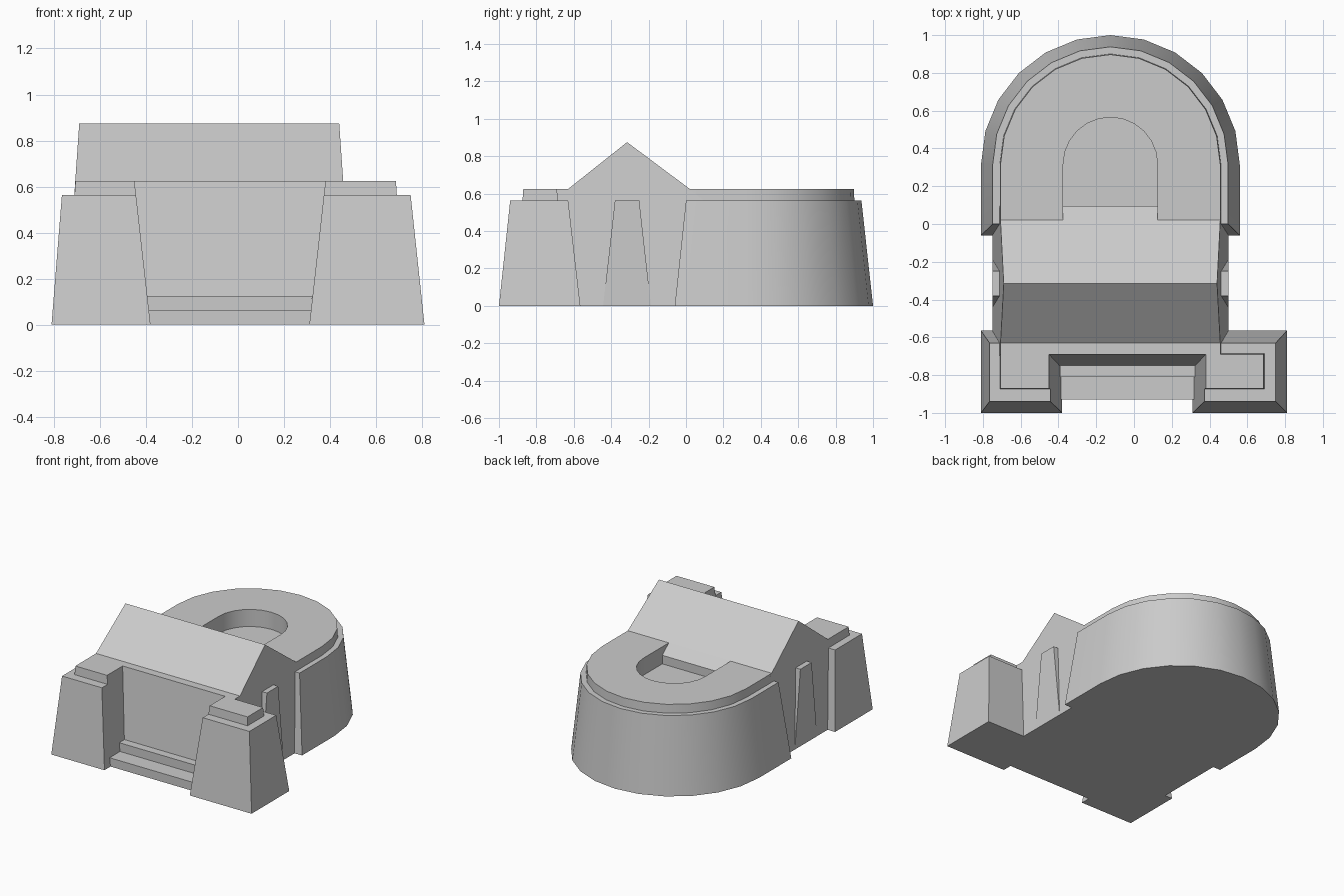
import bpy, bmesh, math

cube = bpy.data.objects.get("Cube")
if cube:
    bpy.data.objects.remove(cube, do_unlink=True)

CX = -0.125      # axis of the hall and apse
ARC_Y = 0.315    # centre line of the rounded end
LEDGE, DECK, RIDGE = 0.5625, 0.625, 0.875

stone = bpy.data.materials.new("grey_stone")
stone.use_nodes = True
GREY = (0.6, 0.6, 0.6, 1)
stone.diffuse_color = GREY
stone.node_tree.nodes["Principled BSDF"].inputs["Base Color"].default_value = GREY


def loft(name, lower, upper):
    """Solid between two matching loops of 3D points."""
    bm = bmesh.new()
    a = [bm.verts.new(p) for p in lower]
    b = [bm.verts.new(p) for p in upper]
    bm.faces.new(a)
    bm.faces.new(b)
    n = len(a)
    for i in range(n):
        j = (i + 1) % n
        bm.faces.new((a[i], a[j], b[j], b[i]))
    bmesh.ops.recalc_face_normals(bm, faces=bm.faces)
    mesh = bpy.data.meshes.new(name)
    bm.to_mesh(mesh)
    bm.free()
    mesh.materials.append(stone)
    obj = bpy.data.objects.new(name, mesh)
    bpy.context.collection.objects.link(obj)
    return obj


def rect(x0, x1, y0, y1, z):
    return [(x0, y0, z), (x1, y0, z), (x1, y1, z), (x0, y1, z)]


def arch(radius, front, z, steps=12):
    """Plan outline: straight front, semicircular back."""
    pts = [(CX - radius, front, z), (CX + radius, front, z)]
    for i in range(steps + 1):
        t = math.pi * i / steps
        pts.append((CX + radius * math.cos(t), ARC_Y + radius * math.sin(t), z))
    return pts


# Rounded apse and its raised deck
apse = loft("apse_wall", arch(0.685, -0.06, 0), arch(0.623, 0, LEDGE))
deck = loft("apse_deck", arch(0.586, 0, LEDGE - 0.01), arch(0.582, 0, DECK))

# Sunken court cut into the apse
cutter = loft("court_cutter", arch(0.25, 0.01, 0.5), arch(0.25, 0.01, 0.8))
cutter.hide_render = True
for obj in (apse, deck):
    bpy.ops.object.select_all(action='DESELECT')
    bpy.context.view_layer.objects.active = obj
    obj.select_set(True)
    mod = obj.modifiers.new("court", 'BOOLEAN')
    mod.operation = 'DIFFERENCE'
    mod.solver = 'EXACT'
    mod.object = cutter
    bpy.ops.object.modifier_apply(modifier=mod.name)
    bpy.ops.object.shade_smooth_by_angle(angle=math.radians(30))
bpy.data.objects.remove(cutter, do_unlink=True)

# Gabled hall: a side profile with walls that lean inward
profile = [(-0.765, 0), (-0.69, DECK), (-0.63, DECK), (-0.315, RIDGE),
           (0.02, DECK), (0.095, LEDGE), (0.095, 0)]


def hall_side(s):
    return [(CX + s * (0.625 - 0.069 * z), y, z) for y, z in profile]


loft("gabled_hall", hall_side(-1), hall_side(1))

# Front towers with their caps: outer x, inner x, outer cap x
towers = {"right": (-0.81, -0.38, -0.71, -1), "left": (0.81, 0.31, 0.69, 1)}
for side, (outer, inner, cap, s) in towers.items():
    loft(side + "_tower",
         rect(outer, inner, -1, -0.565, 0),
         rect(outer - s * 0.06 if s > 0 else outer + 0.045,
              inner + s * 0.063, -0.94, -0.63, LEDGE))
    loft(side + "_tower_cap",
         rect(cap, inner + s * 0.063, -0.874, -0.685, LEDGE),
         rect(cap - s * 0.004, inner + s * 0.07, -0.87, -0.69, DECK))

# Entrance steps
for i, front in enumerate((-0.93, -0.81)):
    top = 0.0625 * (i + 1)
    loft("step_%d" % (i + 1), rect(-0.386, 0.316, front, -0.72, 0),
         rect(-0.393, 0.323, front, -0.72, top))

# Side buttresses, one on each wall of the hall
for side, s in (("right", -1), ("left", 1)):
    xs = (CX + s * 0.5, CX + s * 0.625)
    loft(side + "_buttress", rect(*xs, -0.443, -0.187, 0),
         rect(*xs, -0.38, -0.25, LEDGE))
